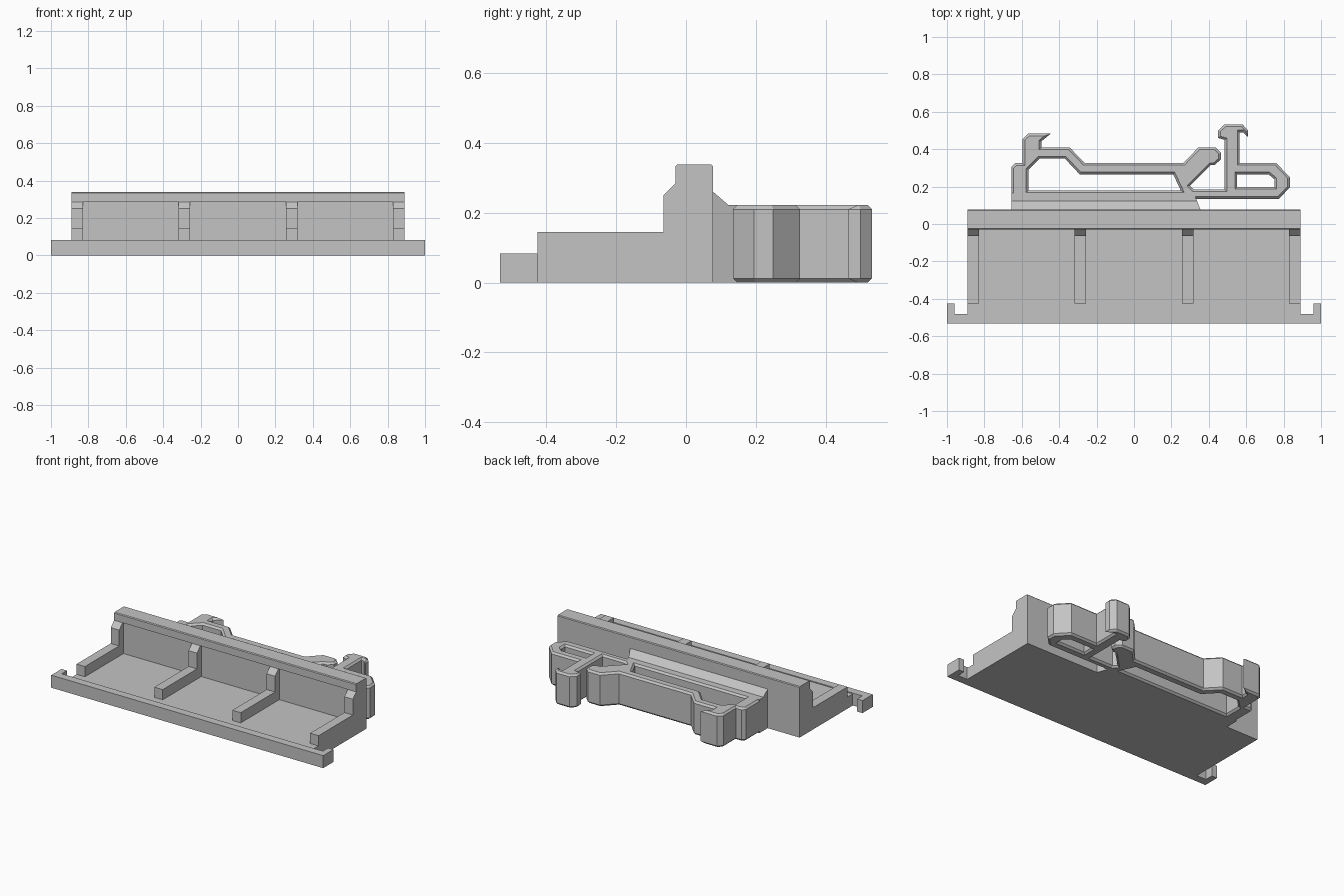
import bpy, bmesh
from mathutils import Vector

cube = bpy.data.objects.get("Cube")
if cube:
    bpy.data.objects.remove(cube, do_unlink=True)

grey = bpy.data.materials.new("plain grey")
grey.use_nodes = True
grey.diffuse_color = (0.55, 0.55, 0.55, 1)
grey.node_tree.nodes["Principled BSDF"].inputs["Base Color"].default_value = grey.diffuse_color


def add_object(name, bm):
    bmesh.ops.recalc_face_normals(bm, faces=bm.faces[:])
    mesh = bpy.data.meshes.new(name)
    bm.to_mesh(mesh)
    bm.free()
    mesh.materials.append(grey)
    obj = bpy.data.objects.new(name, mesh)
    bpy.context.collection.objects.link(obj)
    return obj


def prism(name, corners, direction):
    """Extrude a closed planar outline along a direction."""
    bm = bmesh.new()
    face = bm.faces.new([bm.verts.new(c) for c in corners])
    out = bmesh.ops.extrude_face_region(bm, geom=[face], use_keep_orig=True)
    moved = [g for g in out["geom"] if isinstance(g, bmesh.types.BMVert)]
    bmesh.ops.translate(bm, verts=moved, vec=Vector(direction))
    return add_object(name, bm)


def along_x(name, profile, x0, x1):
    return prism(name, [(x0, y, z) for y, z in profile], (x1 - x0, 0, 0))


def inset(loop, d):
    """Shift a loop to the right of its travel by d, with mitred corners."""
    pts = [Vector(p) for p in loop]
    result = []
    for i, p in enumerate(pts):
        a = (p - pts[i - 1]).normalized()
        b = (pts[(i + 1) % len(pts)] - p).normalized()
        n1, n2 = Vector((a.y, -a.x)), Vector((b.y, -b.x))
        result.append(p + (n1 + n2) * d / (1 + n1.dot(n2)))
    return result


def chamfered_plate(name, loops, height, chamfer):
    """Plate with windows, chamfered around the top and bottom of every loop."""
    bm = bmesh.new()
    caps = ([], [])
    levels = [(0, chamfer), (chamfer, 0), (height - chamfer, 0), (height, chamfer)]
    for loop in loops:
        rings = [[bm.verts.new((x, y, z)) for x, y in inset(loop, d)] for z, d in levels]
        for low, high in zip(rings, rings[1:]):
            for i in range(len(loop)):
                bm.faces.new((low[i - 1], low[i], high[i], high[i - 1]))
        for cap, ring in zip(caps, (rings[0], rings[-1])):
            cap += [bm.edges.get((ring[i - 1], ring[i])) for i in range(len(ring))]
    for cap in caps:
        bmesh.ops.triangle_fill(bm, edges=cap, use_beauty=True, use_dissolve=False)
    return add_object(name, bm)


def rect(a0, a1, b0, b1):
    return [(a0, b0), (a1, b0), (a1, b1), (a0, b1)]


# Tray: floor, and a back wall with an overhanging rail on top
half = 0.89
along_x("floor", rect(-0.482, 0.0, 0, 0.077), -half, half)
along_x("back_wall", [(-0.02, 0), (-0.02, 0.285), (-0.03, 0.285), (-0.03, 0.333), (-0.025, 0.338),
                      (0.073, 0.338), (0.078, 0.333), (0.078, 0)], -half, half)

# Front lip with a short return at each end
lip = [(1, -0.533), (1, -0.425), (0.96, -0.425), (0.96, -0.48)]
lip += [(-x, y) for x, y in reversed(lip)]
prism("front_lip", [(x, y, 0) for x, y in lip], (0, 0, 0.083))

# Four ribs, each rising into a post against the wall
rib = [(-0.425, 0), (-0.425, 0.145), (-0.065, 0.145), (-0.065, 0.25),
       (-0.03, 0.285), (0, 0.285), (0, 0)]
for i, x in enumerate((-0.859, -0.287, 0.287, 0.859)):
    along_x("rib_%d" % (i + 1), rib, x - 0.031, x + 0.031)

# Sloped block joining the wall to the clip, its end cut at an angle
block = along_x("clip_block", [(0.07, 0), (0.07, 0.266), (0.078, 0.26), (0.122, 0.222),
                               (0.165, 0.222), (0.165, 0)], -0.655, 0.355)
for v in block.data.vertices:
    if v.co.x > 0:
        v.co.x -= max(0, v.co.y - 0.078) * 0.4

# Flexible rear clip: one chamfered plate with two windows
outline = [
    (-0.655, 0.1), (-0.655, 0.305), (-0.635, 0.325), (-0.595, 0.325), (-0.595, 0.455),
    (-0.565, 0.483), (-0.445, 0.483), (-0.495, 0.442), (-0.495, 0.41),
    (-0.345, 0.41), (-0.265, 0.327), (0.265, 0.327), (0.345, 0.41), (0.435, 0.41),
    (0.465, 0.38), (0.465, 0.345), (0.43, 0.315), (0.41, 0.315), (0.3, 0.205),
    (0.32, 0.185), (0.485, 0.185), (0.485, 0.45), (0.45, 0.46), (0.45, 0.5),
    (0.485, 0.533), (0.58, 0.533), (0.61, 0.5), (0.61, 0.465), (0.582, 0.49),
    (0.565, 0.49), (0.565, 0.327), (0.76, 0.327), (0.833, 0.25), (0.833, 0.195),
    (0.775, 0.135), (0.33, 0.135), (0.33, 0.1)]
long_window = [(-0.565, 0.18), (0.25, 0.18), (0.21, 0.265), (-0.29, 0.265),
               (-0.37, 0.35), (-0.505, 0.35), (-0.565, 0.29)]
small_window = [(0.552, 0.198), (0.75, 0.198), (0.75, 0.24), (0.72, 0.265), (0.552, 0.265)]
chamfered_plate("rear_clip", [outline, long_window, small_window], 0.222, 0.012)
